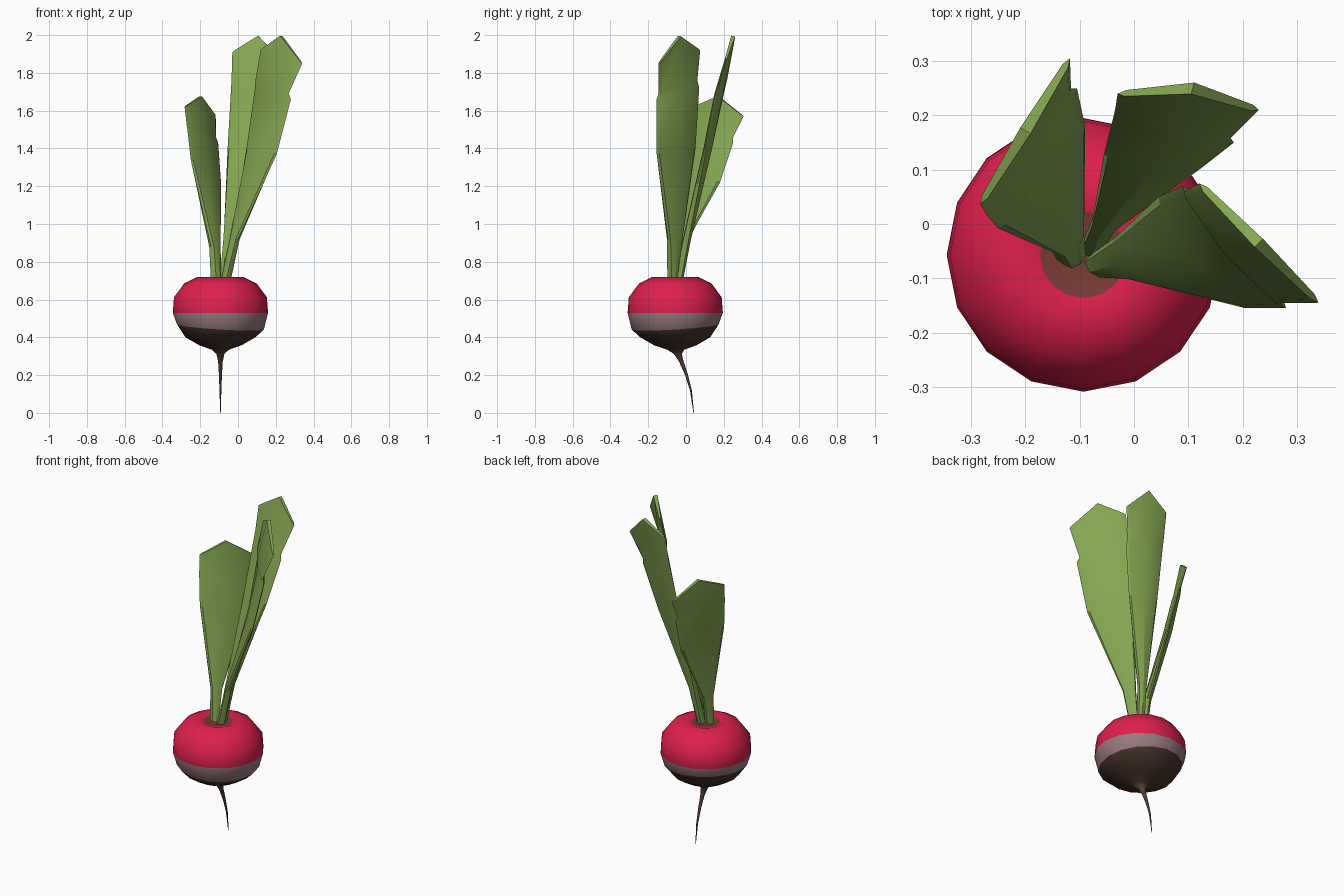
import bpy, math
from mathutils import Vector

if "Cube" in bpy.data.objects:
    bpy.data.objects.remove(bpy.data.objects["Cube"])

CX, CY = -0.093, -0.057      # axis of the bulb
SIDES = 16


def material(name, rgb):
    m = bpy.data.materials.new(name)
    m.diffuse_color = (*rgb, 1)
    m.use_nodes = True
    m.node_tree.nodes["Principled BSDF"].inputs["Base Color"].default_value = m.diffuse_color
    return m


RED = material("radish red", (0.73, 0.014, 0.072))
MAUVE = material("dusty mauve", (0.32, 0.20, 0.215))
SOIL = material("dark root brown", (0.06, 0.031, 0.022))
TAIL = material("root tip brown", (0.085, 0.048, 0.034))
CROWN = material("crown brown", (0.19, 0.045, 0.038))
GREEN = material("leaf green", (0.235, 0.385, 0.085))


def make_object(name, verts, faces, mats, angle):
    me = bpy.data.meshes.new(name)
    me.from_pydata(verts, [], faces)
    for m in mats:
        me.materials.append(m)
    ob = bpy.data.objects.new(name, me)
    bpy.context.collection.objects.link(ob)
    bpy.ops.object.select_all(action='DESELECT')
    ob.select_set(True)
    bpy.context.view_layer.objects.active = ob
    bpy.ops.object.mode_set(mode='EDIT')
    bpy.ops.mesh.select_all(action='SELECT')
    bpy.ops.mesh.normals_make_consistent(inside=False)
    bpy.ops.object.mode_set(mode='OBJECT')
    bpy.ops.object.shade_smooth_by_angle(angle=math.radians(angle))
    return ob


# Bulb and tail: rings of (z, radius, y offset, colour of the band below)
rings = [
    (0.700, 0.030, 0, 0), (0.706, 0.080, 0, 1), (0.720, 0.122, 0, 1),
    (0.685, 0.192, 0, 1), (0.612, 0.246, 0, 1), (0.530, 0.252, 0, 2),
    (0.455, 0.230, 0, 3), (0.400, 0.185, 0, 3), (0.358, 0.112, 0, 3),
    (0.334, 0.044, 0.003, 4), (0.312, 0.021, 0.014, 4),
    (0.270, 0.012, 0.033, 4), (0.200, 0.008, 0.060, 4),
    (0.120, 0.005, 0.083, 4), (0.000, 0.0015, 0.098, 4),
]
verts, faces, colours = [], [], []
for z, r, dy, _ in rings:
    for i in range(SIDES):
        a = math.tau * i / SIDES
        c, s = math.cos(a), math.sin(a)
        # the edge of the brown root area is slightly tilted
        tilt = 0.014 * (s - c) if z == 0.455 else 0
        verts.append((CX + r * c, CY + dy + r * s, z + tilt))
for k in range(len(rings) - 1):
    for i in range(SIDES):
        j = (i + 1) % SIDES
        faces.append((k * SIDES + i, k * SIDES + j,
                      (k + 1) * SIDES + j, (k + 1) * SIDES + i))
        colours.append(rings[k][3])
faces.append(tuple(range(SIDES)))
colours.append(0)
last = (len(rings) - 1) * SIDES
faces.append(tuple(range(last, last + SIDES)))
colours.append(4)
bulb = make_object("bulb", verts, faces, [CROWN, RED, MAUVE, SOIL, TAIL], 60)
for p, c in zip(bulb.data.polygons, colours):
    p.material_index = c


# Leaves: two edges and a tip, lens-shaped section with a midrib on both sides
def leaf(name, left, right, tip, out):
    out = Vector(out).normalized()
    mid_t = (0.044, 0.044, 0.046, 0.040, 0.038, 0.022)
    edge_t = (0.034, 0.028, 0.014, 0.013, 0.013, 0.012)
    vs, fs = [], []
    n = len(left)
    for k in range(n):
        l, r = Vector(left[k]), Vector(right[k])
        m = Vector(tip) if k == n - 1 else (l + r) / 2
        e, t = out * edge_t[k] / 2, out * mid_t[k] / 2
        li, ri = l.lerp(m, 0.1), r.lerp(m, 0.1)
        # loop around the section: inner side, rounded edges, outer side
        vs += [l, li - e, m - t, ri - e, r, ri + e, m + t, li + e]
    for k in range(n - 1):
        for i in range(8):
            j = (i + 1) % 8
            fs.append((k * 8 + i, k * 8 + j, k * 8 + 8 + j, k * 8 + 8 + i))
    for b in (0, (n - 1) * 8):
        fs += [(b, b + 1, b + 7), (b + 1, b + 2, b + 6, b + 7),
               (b + 2, b + 3, b + 5, b + 6), (b + 3, b + 4, b + 5)]
    make_object(name, vs, fs, [GREEN], 24)


leaf("right_leaf",
     [(-0.082, -0.058, 0.69), (-0.035, -0.025, 0.92), (0.045, 0.05, 1.40),
      (0.09, 0.07, 1.72), (0.092, 0.060, 1.76), (0.12, 0.075, 1.92)],
     [(-0.052, -0.088, 0.69), (0.0, -0.095, 0.92), (0.205, -0.155, 1.37),
      (0.28, -0.155, 1.66), (0.268, -0.146, 1.69), (0.34, -0.145, 1.85)],
     (0.23, -0.035, 1.995), (0.7, 0.7, -0.15))

leaf("back_leaf",
     [(-0.095, -0.035, 0.69), (-0.076, 0.01, 0.92), (-0.055, 0.13, 1.40),
      (-0.036, 0.205, 1.73), (-0.034, 0.215, 1.77), (-0.03, 0.24, 1.91)],
     [(-0.060, -0.045, 0.69), (-0.03, 0.0, 0.92), (0.12, 0.10, 1.40),
      (0.184, 0.150, 1.67), (0.178, 0.158, 1.70), (0.23, 0.21, 1.87)],
     (0.108, 0.25, 1.995), (0.25, 0.95, -0.15))

leaf("left_leaf",
     [(-0.130, -0.075, 0.69), (-0.142, -0.055, 0.88), (-0.25, -0.008, 1.34),
      (-0.268, 0.012, 1.50), (-0.271, 0.016, 1.52), (-0.283, 0.037, 1.62)],
     [(-0.102, -0.05, 0.69), (-0.102, -0.01, 0.88), (-0.09, 0.18, 1.22),
      (-0.105, 0.250, 1.43), (-0.116, 0.250, 1.46), (-0.118, 0.305, 1.57)],
     (-0.2, 0.172, 1.675), (-0.85, 0.5, -0.1))
